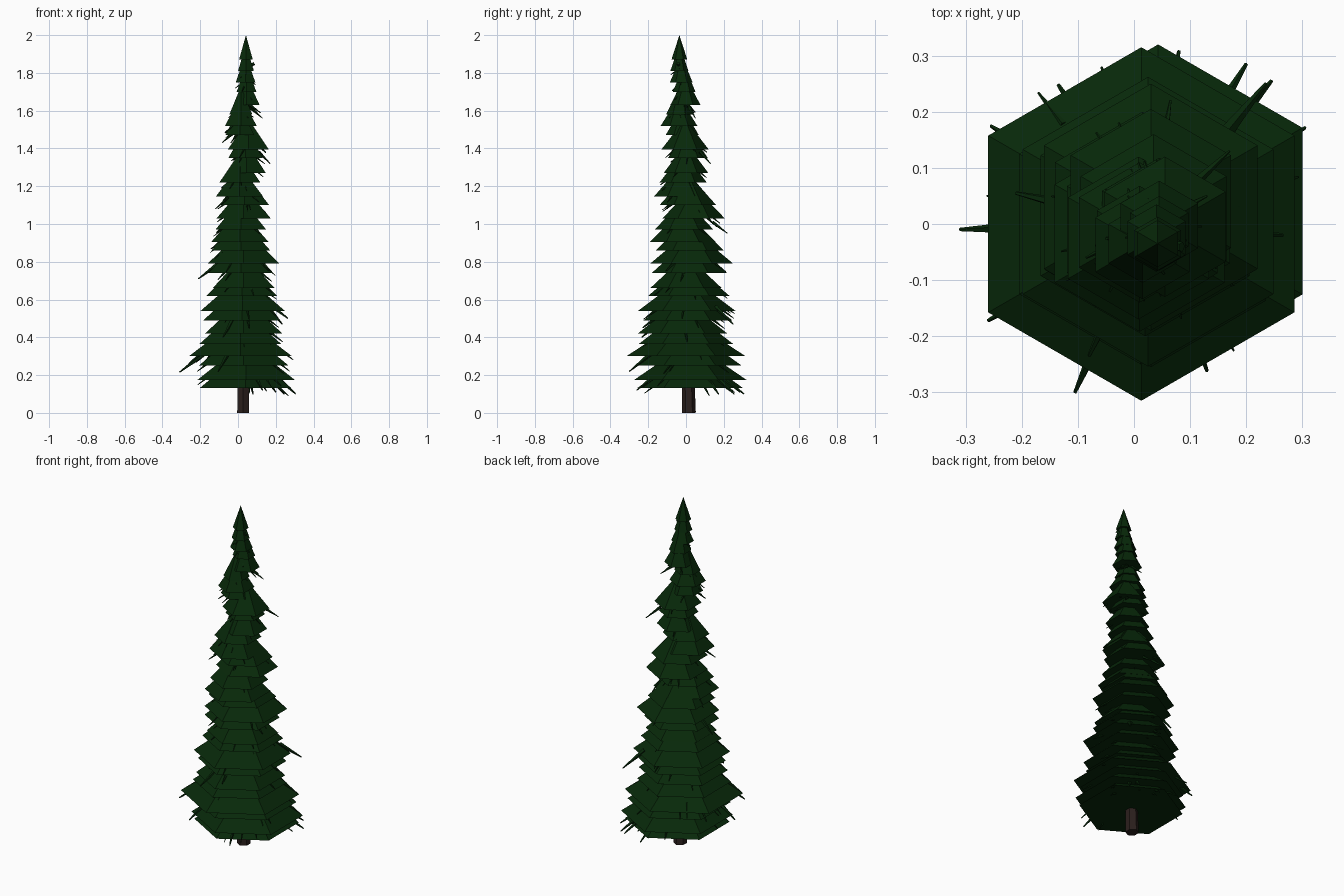
import bpy, math, random
from mathutils import Vector

random.seed(4)


def make_material(name, rgb):
    mat = bpy.data.materials.new(name)
    mat.diffuse_color = (*rgb, 1)
    return mat


GREEN = make_material("needle green", (0.0022, 0.0215, 0.0028))
BROWN = make_material("bark brown", (0.024, 0.014, 0.012))


def cone(name, base, tip, r1, r2, mat, sides=6):
    """Flat-shaded cone running from base to tip."""
    base, tip = Vector(base), Vector(tip)
    axis = tip - base
    bpy.ops.mesh.primitive_cone_add(
        vertices=sides, radius1=r1, radius2=r2, depth=axis.length,
        location=(base + tip) / 2,
        rotation=Vector((0, 0, 1)).rotation_difference(axis).to_euler())
    obj = bpy.context.object
    obj.name = name
    obj.data.materials.append(mat)
    return obj


# Trunk: tapered hexagonal post hidden inside the foliage
cone("trunk", (0.027, 0.016, 0), (0.036, -0.03, 1.88), 0.036, 0.006, BROWN)

# Foliage tiers: (rim height, centre x, centre y, radius)
TIERS = [
    (0.133, 0.04, 0.022, 0.278), (0.175, 0.043, 0.023, 0.297),
    (0.25, 0.03, 0.02, 0.275), (0.30, 0.013, 0.0, 0.315),
    (0.365, 0.012, 0.0, 0.25), (0.42, 0.03, -0.018, 0.237),
    (0.49, 0.02, 0.01, 0.235), (0.54, 0.025, 0.004, 0.258),
    (0.62, 0.02, 0.015, 0.215), (0.66, 0.03, 0.0, 0.19),
    (0.74, 0.015, 0.018, 0.20), (0.79, 0.03, 0.03, 0.22),
    (0.86, 0.015, 0.02, 0.18), (0.905, 0.01, -0.017, 0.175),
    (0.97, 0.015, -0.01, 0.155), (1.03, 0.03, 0.04, 0.165),
    (1.10, 0.035, 0.01, 0.15), (1.145, 0.008, -0.025, 0.145),
    (1.22, 0.01, -0.015, 0.125), (1.27, 0.045, 0.0, 0.118),
    (1.35, 0.04, 0.01, 0.105), (1.395, 0.055, -0.005, 0.125),
    (1.47, 0.01, -0.02, 0.088), (1.52, 0.015, -0.037, 0.097),
    (1.58, 0.015, -0.035, 0.07), (1.63, 0.045, -0.003, 0.08),
    (1.70, 0.045, -0.01, 0.06), (1.75, 0.04, -0.025, 0.06),
    (1.81, 0.042, -0.035, 0.048),
]
for z, x, y, r in TIERS:
    cone("foliage_tier", (x, y, z), (x, y, z + 0.13 + 0.25 * r), r, 0, GREEN)

# Pointed crown
cone("crown", (0.042, -0.035, 1.87), (0.042, -0.035, 2.0), 0.042, 0, GREEN)


def twig(tip, centre, length):
    """Thin blunt spike that leans outward and down to its tip."""
    out = Vector((tip[0] - centre[0], tip[1] - centre[1], 0)).normalized()
    base = Vector(tip) - length * (out * 0.8 - Vector((0, 0, 0.6)))
    cone("twig", base, tip, 0.09 * length, 0.022 * length, GREEN, 5)


# Long twigs that stick out past the rims
TWIG_TIPS = [
    (-0.31, -0.01, 0.215), (-0.105, -0.30, 0.22), (0.20, 0.285, 0.11),
    (0.245, 0.255, 0.10), (0.235, 0.25, 0.47), (-0.135, 0.248, 0.27),
    (0.08, 0.308, 0.10), (0.305, 0.172, 0.10), (-0.255, 0.175, 0.26),
    (-0.26, -0.172, 0.26), (0.13, -0.262, 0.12), (-0.21, 0.055, 0.71),
    (0.265, -0.02, 0.50), (0.065, 0.22, 0.95), (0.06, -0.23, 0.45),
    (-0.08, -0.235, 0.40), (0.17, 0.13, 1.32), (-0.085, -0.06, 1.43),
    (0.13, 0.05, 1.56), (-0.12, -0.10, 1.08),
]
for tip in TWIG_TIPS:
    twig(tip, (0.03, 0), 0.15 if tip[2] < 0.9 else 0.1)

# Short twigs scattered around each rim
for z, x, y, r in TIERS:
    for _ in range(4):
        a = random.uniform(0, math.tau)
        d = r * random.uniform(0.84, 0.98)
        tip = (x + d * math.cos(a), y + d * math.sin(a),
               z - random.uniform(0.01, 0.045))
        twig(tip, (x, y), random.uniform(0.07, 0.11))
